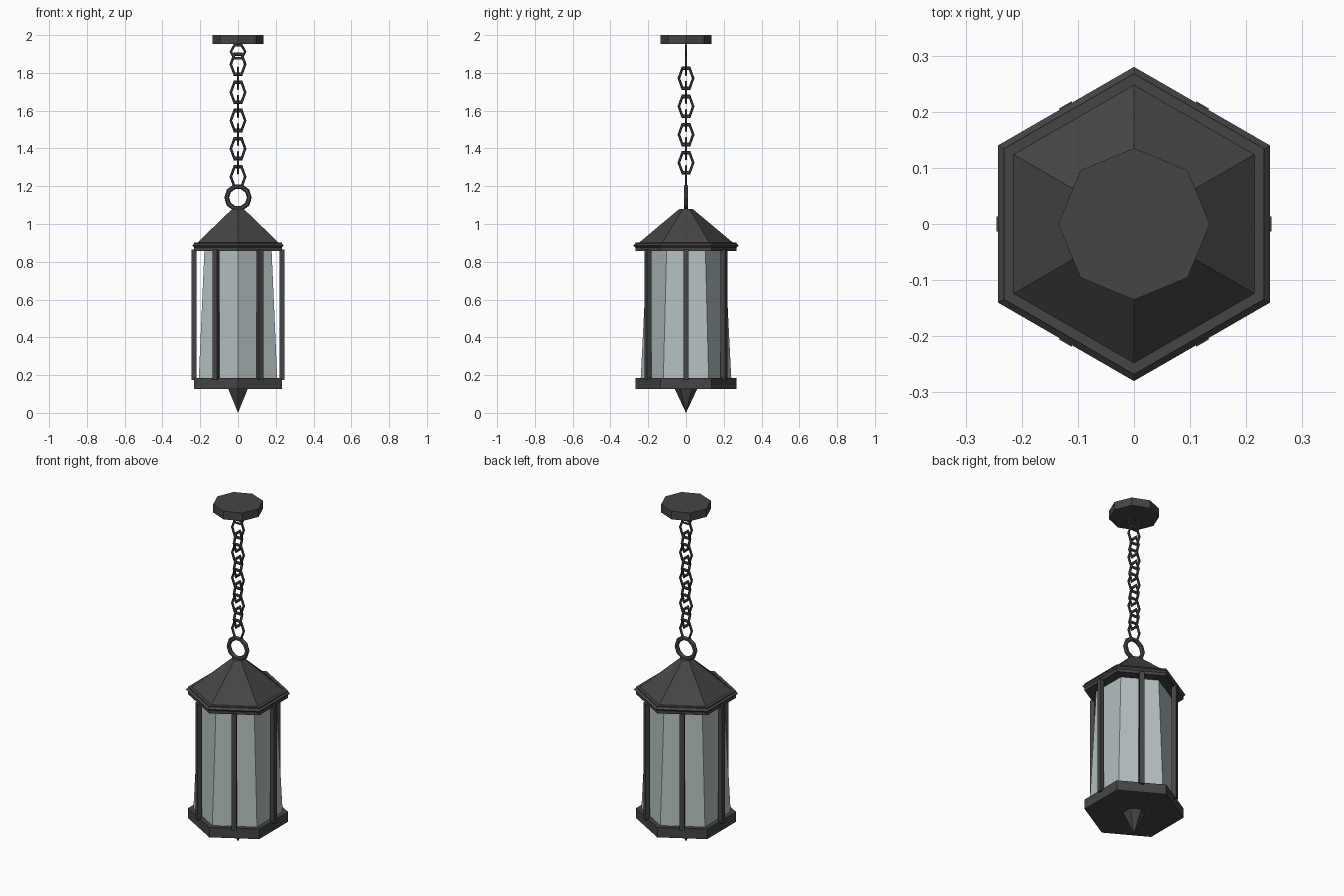
import bpy
from math import pi, cos, sin

if "Cube" in bpy.data.objects:
    bpy.data.objects.remove(bpy.data.objects["Cube"])

def make_mat(name, rgb):
    m = bpy.data.materials.new(name)
    m.diffuse_color = (*rgb, 1)
    m.use_nodes = True
    m.node_tree.nodes["Principled BSDF"].inputs["Base Color"].default_value = m.diffuse_color
    return m

iron = make_mat("dark_iron", (0.06, 0.06, 0.06))
glass = make_mat("pale_glass", (0.45, 0.52, 0.52))

def finish(name, mat=iron):
    o = bpy.context.object
    o.name = name
    o.data.materials.append(mat)
    return o

def frustum(name, sides, r_low, r_high, z0, z1, mat=iron):
    bpy.ops.mesh.primitive_cone_add(vertices=sides, radius1=r_low, radius2=r_high,
                                    depth=z1 - z0, location=(0, 0, (z0 + z1) / 2))
    return finish(name, mat)

def ring(name, z, major, minor, segs, stretch=1.0, turn=0.0, tube=6):
    # upright ring, optionally stretched vertically
    bpy.ops.mesh.primitive_torus_add(major_radius=major, minor_radius=minor,
                                     major_segments=segs, minor_segments=tube,
                                     location=(0, 0, z), rotation=(pi / 2, 0, turn))
    o = finish(name)
    o.scale = (1, stretch, 1)
    return o

# lantern body: finial, base, tapered glass
frustum("bottom_finial", 6, 0.0, 0.061, 0.0, 0.13)
frustum("base_plate", 6, 0.268, 0.268, 0.127, 0.186)
frustum("glass_shade", 6, 0.24, 0.205, 0.18, 0.87, glass)

# upright bars at the middle of each side
for i in range(6):
    a = i * pi / 3
    bpy.ops.mesh.primitive_cube_add(size=1, location=(0.232 * cos(a), 0.232 * sin(a), 0.52),
                                    rotation=(0, 0, a))
    finish(f"upright_bar_{i + 1}").scale = (0.026, 0.026, 0.69)

# eaves with a pointed lip, then the roof
frustum("eaves_band", 6, 0.268, 0.268, 0.858, 0.902)
frustum("eaves_lip_lower", 6, 0.268, 0.28, 0.875, 0.886)
frustum("eaves_lip_upper", 6, 0.28, 0.268, 0.886, 0.897)
frustum("roof", 6, 0.25, 0.035, 0.90, 1.08)

# hanging ring and chain, links turned alternately
ring("hanging_ring", 1.14, 0.06, 0.013, 10)
for i in range(9):
    ring(f"chain_link_{i + 1}", 1.25 + i * 0.0745, 0.038, 0.007, 6,
         stretch=1.6, turn=(i % 2) * pi / 2)
ring("canopy_loop", 1.912, 0.038, 0.007, 6, stretch=1.05)

# ceiling canopy
frustum("ceiling_canopy", 8, 0.135, 0.135, 1.952, 2.0)
